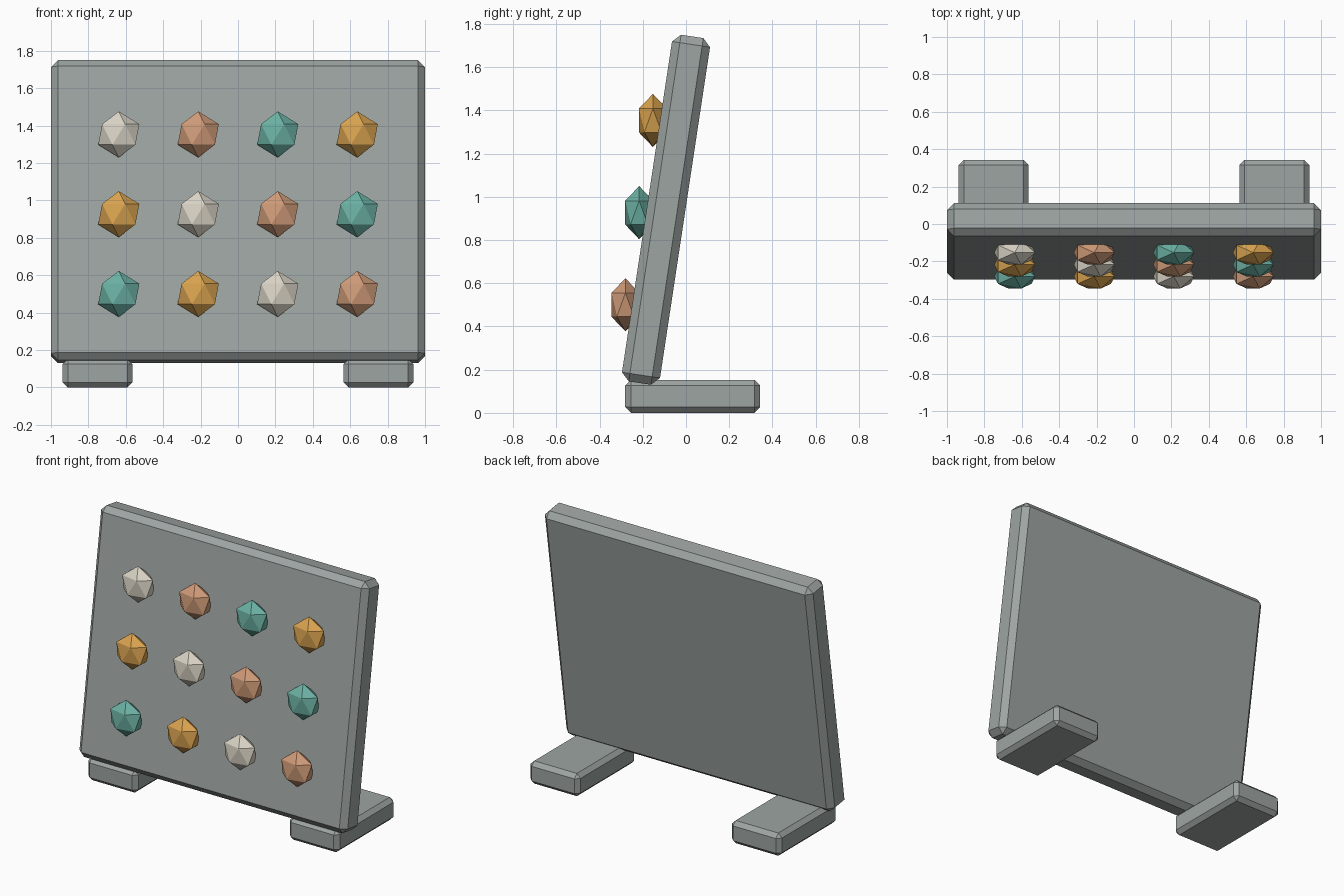
import bpy
import bmesh
from mathutils import Matrix

if "Cube" in bpy.data.objects:
    bpy.data.objects.remove(bpy.data.objects["Cube"], do_unlink=True)


def make_material(name, rgb):
    mat = bpy.data.materials.new(name)
    mat.use_nodes = True
    color = (*rgb, 1.0)
    mat.diffuse_color = color
    mat.node_tree.nodes["Principled BSDF"].inputs["Base Color"].default_value = color
    return mat


def add_object(name, bm, mat, location):
    mesh = bpy.data.meshes.new(name)
    bm.to_mesh(mesh)
    bm.free()
    mesh.materials.append(mat)
    obj = bpy.data.objects.new(name, mesh)
    obj.location = location
    bpy.context.collection.objects.link(obj)
    return obj


def bevelled_box(name, size, location, bevel, mat, tilt=0.0):
    bm = bmesh.new()
    bmesh.ops.create_cube(bm, size=1.0, matrix=Matrix.Diagonal((*size, 1.0)))
    obj = add_object(name, bm, mat, location)
    obj.rotation_euler.x = tilt
    chamfer = obj.modifiers.new("Chamfer", "BEVEL")
    chamfer.width = bevel
    chamfer.segments = 1
    return obj


def faceted_stud(name, location, mat):
    bm = bmesh.new()
    bmesh.ops.create_icosphere(bm, subdivisions=1, radius=0.123,
                               matrix=Matrix.Diagonal((1.0, 0.62, 1.0, 1.0)))
    return add_object(name, bm, mat, location)


grey = make_material("stone grey", (0.34, 0.375, 0.365))
stud_mats = [
    make_material("cream", (0.70, 0.66, 0.56)),
    make_material("copper", (0.63, 0.33, 0.19)),
    make_material("teal", (0.15, 0.44, 0.37)),
    make_material("gold", (0.70, 0.37, 0.08)),
]

# Leaning panel
bevelled_box("panel", (2.0, 0.178, 1.622), (0, -0.0925, 0.94), 0.037, grey, -0.15)

# Pair of feet
for side, sign in (("left", 1), ("right", -1)):
    bevelled_box(side + "_foot", (0.372, 0.625, 0.153),
                 (sign * 0.751, 0.031, 0.0765), 0.027, grey)

# Grid of studs, colours shifting one column per row
for row in range(3):
    for col in range(4):
        place = ((col - 1.5) * 0.425, -0.153 - row * 0.0636, 1.353 - row * 0.4265)
        faceted_stud(f"stud_row{row + 1}_col{col + 1}", place, stud_mats[(col - row) % 4])
